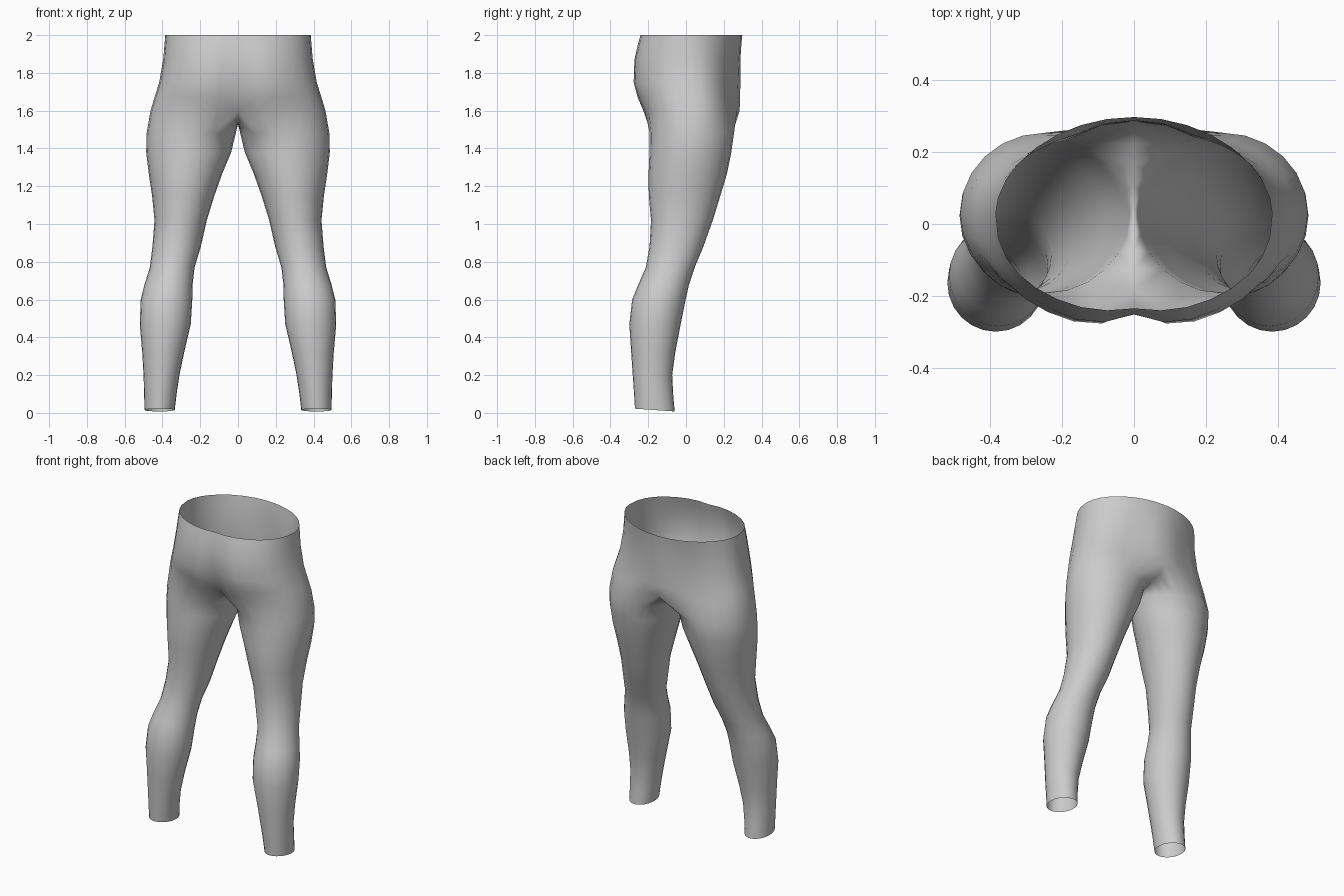
import bpy, bmesh, math

if "Cube" in bpy.data.objects:
    bpy.data.objects.remove(bpy.data.objects["Cube"])

N = 24          # points around a leg
OUT = 16        # steps in the outer arc (front to back)

fabric = bpy.data.materials.new("grey_fabric")
fabric.diffuse_color = (0.6, 0.6, 0.6, 1)
fabric.use_nodes = True
fabric.node_tree.nodes["Principled BSDF"].inputs["Base Color"].default_value = fabric.diffuse_color

# Leg sections: z, inner x, outer x, back y, front y
LEG = [
    (0.015, .335, .495, -.27, -.06), (.10, .325, .497, -.275, -.068),
    (.20, .31, .50, -.282, -.073), (.32, .285, .507, -.29, -.057),
    (.47, .25, .52, -.30, -.028), (.60, .242, .515, -.285, -.002),
    (.68, .24, .495, -.252, .016), (.77, .23, .467, -.213, .046),
    (.88, .197, .453, -.193, .092), (1.02, .165, .442, -.185, .142),
    (1.15, .125, .455, -.197, .182), (1.27, .082, .473, -.198, .218),
    (1.38, .036, .486, -.193, .24), (1.48, .012, .484, -.192, .254),
]
# Pelvis sections: z, half width, back y, front y, cleft depth, front bulge
PELVIS = [
    (1.60, .463, -.235, .262, .05, .022), (1.67, .442, -.268, .258, .055, .028),
    (1.75, .417, -.292, .256, .05, .032), (1.87, .396, -.287, .268, .035, .02),
    (1.95, .389, -.267, .285, .025, .008), (2.00, .385, -.25, .298, .015, 0),
]


def spow(v, p):
    return math.copysign(abs(v) ** p, v)


def leg_ring(z, xi, xo, yb, yf):
    cx, rx, cy, ry = (xi + xo) / 2, (xo - xi) / 2, (yb + yf) / 2, (yf - yb) / 2
    pts = []
    for j in range(N):
        a = math.radians(120 - 15 * j)
        x, y = cx + rx * math.cos(a), cy + ry * math.sin(a)
        tilt = -.07 * (y - cy) if z < .05 else 0      # slanted hem
        pts.append((x, y, z + tilt))
    return pts


def pelvis_arc(z, w, yb, yf, cleft, bulge):
    cy = .03
    k = (2 - z) / .4                                  # fuller towards the thighs
    pts = []
    for j in range(OUT + 1):
        a = math.radians(90 - 180 * j / OUT)
        x = w * spow(math.cos(a), 1 - .1 * k) if 0 < j < OUT else 0
        s = math.sin(a)
        if s > 0:
            y = cy + (yf - cy) * s ** (1.1 - .3 * k) + bulge * math.exp(-(x / .12) ** 4)
        else:
            y = cy + (yb - cy) * abs(s) ** .85 + cleft * math.exp(-(x / .07) ** 2)
        pts.append((x, y, z))
    return pts


bm = bmesh.new()
legs = [[bm.verts.new(p) for p in leg_ring(*r)] for r in LEG]
hips = [[bm.verts.new(p) for p in pelvis_arc(*r)] for r in PELVIS]

# Crotch seam on the centre plane, dipping between front and back
front, back = hips[0][0].co, hips[0][OUT].co
seam = []
for i in range(1, N - OUT):
    t = i / (N - OUT)
    y = back.y + (front.y - back.y) * t
    seam.append(bm.verts.new((0, y, 1.60 - .07 * math.sin(math.pi * t) ** .6)))
legs.append(hips[0] + seam)

# Leg tube, then the open half shell of the hips
for lo, hi in zip(legs, legs[1:]):
    for j in range(N):
        k = (j + 1) % N
        bm.faces.new((lo[k], lo[j], hi[j], hi[k]))
for lo, hi in zip(hips, hips[1:]):
    for j in range(OUT):
        bm.faces.new((lo[j + 1], lo[j], hi[j], hi[j + 1]))
bmesh.ops.recalc_face_normals(bm, faces=bm.faces)
if sum(f.normal.x * (f.calc_center_median().x - .25) for f in bm.faces) < 0:
    bmesh.ops.reverse_faces(bm, faces=bm.faces)
for f in bm.faces:
    f.smooth = True

mesh = bpy.data.meshes.new("leggings")
bm.to_mesh(mesh)
bm.free()
mesh.materials.append(fabric)
leggings = bpy.data.objects.new("leggings", mesh)
bpy.context.collection.objects.link(leggings)

mirror = leggings.modifiers.new("other_side", 'MIRROR')
mirror.use_clip = True
mirror.merge_threshold = .002
